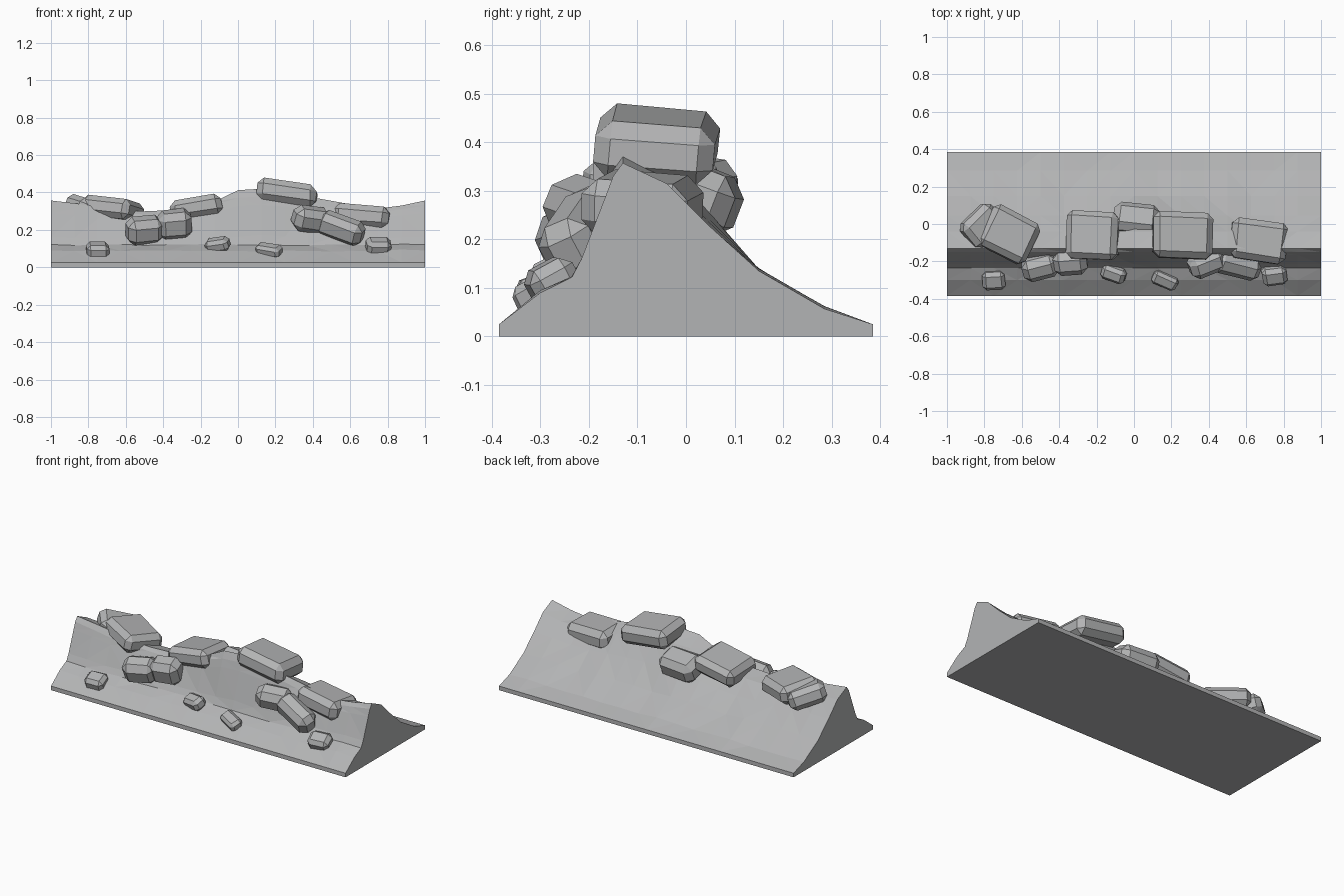
import bpy, bmesh, random
from math import radians
from mathutils import Vector, Euler

cube = bpy.data.objects.get("Cube")
if cube:
    bpy.data.objects.remove(cube, do_unlink=True)
random.seed(4)

grey = bpy.data.materials.new("stone grey")
grey.use_nodes = True
GREY = (0.45, 0.455, 0.46, 1)
grey.diffuse_color = GREY
grey.node_tree.nodes["Principled BSDF"].inputs["Base Color"].default_value = GREY


def add_object(name, bm):
    bmesh.ops.recalc_face_normals(bm, faces=bm.faces)
    mesh = bpy.data.meshes.new(name)
    bm.to_mesh(mesh)
    bm.free()
    mesh.materials.append(grey)
    obj = bpy.data.objects.new(name, mesh)
    bpy.context.collection.objects.link(obj)
    return obj


# Ridge: one cross-section swept along x, its crest rising and dipping
PROFILE = [(-.385, 0), (-.385, .025), (-.30, .09), (-.235, .122), (-.215, .16),
           (-.165, .29), (-.15, .33), (-.13, .357), (-.04, .315), (.045, .23),
           (.15, .135), (.285, .057), (.385, .025), (.385, 0)]
CREST = [(-1, .357), (-.9, .35), (-.8, .325), (-.55, .30), (-.3, .31), (-.07, .37),
         (0, .41), (.12, .415), (.4, .38), (.6, .33), (.82, .315), (.93, .355), (1, .357)]


def crest_height(x):
    for (x0, z0), (x1, z1) in zip(CREST, CREST[1:]):
        if x <= x1:
            return z0 + (z1 - z0) * (x - x0) / (x1 - x0)
    return CREST[-1][1]


def build_ridge(columns=16):
    bm = bmesh.new()
    rows = []
    for i in range(columns + 1):
        x = -1 + 2 * i / columns
        inside = 0 < i < columns
        row = []
        for y, z in PROFILE:
            if z > .13:
                z = .13 + (z - .13) * (crest_height(x) - .13) / (.357 - .13)
            if inside and z > .05:
                z += random.uniform(-.006, .006)
            row.append(bm.verts.new((x, y, z)))
        rows.append(row)
    n = len(PROFILE)
    for a, b in zip(rows, rows[1:]):
        for j in range(n):
            k = (j + 1) % n
            bm.faces.new((a[j], b[j], b[k], a[k]))
    bm.faces.new(rows[0])
    bm.faces.new(rows[-1])
    sloped = [f for f in bm.faces if len(f.verts) == 4 and f.calc_center_median().z > .04]
    bmesh.ops.triangulate(bm, faces=sloped)
    add_object("ridge", bm)


# Rocks: slightly irregular boxes with a single wide chamfer
def rock(name, loc, size, rot, chamfer=.27):
    bm = bmesh.new()
    bmesh.ops.create_cube(bm, size=1)
    s = Vector(size)
    for v in bm.verts:
        v.co = Vector(c * d * random.uniform(.95, 1.05) for c, d in zip(v.co, s))
    bmesh.ops.bevel(bm, geom=bm.edges[:], offset=min(size) * chamfer, segments=1,
                    profile=.5, affect='EDGES')
    turn = Euler([radians(a) for a in rot]).to_matrix()
    for v in bm.verts:
        v.co = turn @ v.co + Vector(loc)
    add_object(name, bm)


build_ridge()

# Boulders lying on the crest
rock("crest_boulder_middle", (.262, -.06, .395), (.32, .24, .12), (-5, 8, -2))
rock("crest_boulder_right", (-.22, -.06, .315), (.28, .25, .11), (-4, -9, -3))
rock("crest_boulder_back", (.01, .025, .285), (.25, .16, .13), (-22, 0, -6))
rock("crest_boulder_left", (.665, -.09, .27), (.30, .22, .12), (-4, 4, -8))
rock("crest_boulder_far_right", (-.665, -.055, .31), (.28, .24, .11), (-8, 5, -27))
rock("crest_boulder_end", (-.81, -.01, .305), (.17, .22, .11), (-18, 12, -50))

# Boulders leaning on the steep front
rock("front_boulder_right_outer", (-.50, -.225, .20), (.19, .13, .14), (25, -6, 14))
rock("front_boulder_right_inner", (-.34, -.20, .23), (.18, .13, .15), (20, -6, 5))
rock("front_boulder_left_inner", (.39, -.205, .255), (.20, .13, .13), (25, 8, 22))
rock("front_boulder_left_outer", (.55, -.215, .21), (.25, .12, .13), (22, 20, -14))

# Small stones scattered along the foot
STONES = [((-.75, -.30, .09), (.12, .10, .075), (20, 0, 4)),
          ((-.11, -.265, .12), (.13, .08, .07), (25, -8, -20)),
          ((.165, -.30, .092), (.14, .075, .06), (25, 8, -24)),
          ((.75, -.275, .113), (.13, .10, .08), (28, 0, 8))]
for i, (loc, size, rot) in enumerate(STONES):
    rock(f"small_stone_{i + 1}", loc, size, rot)
